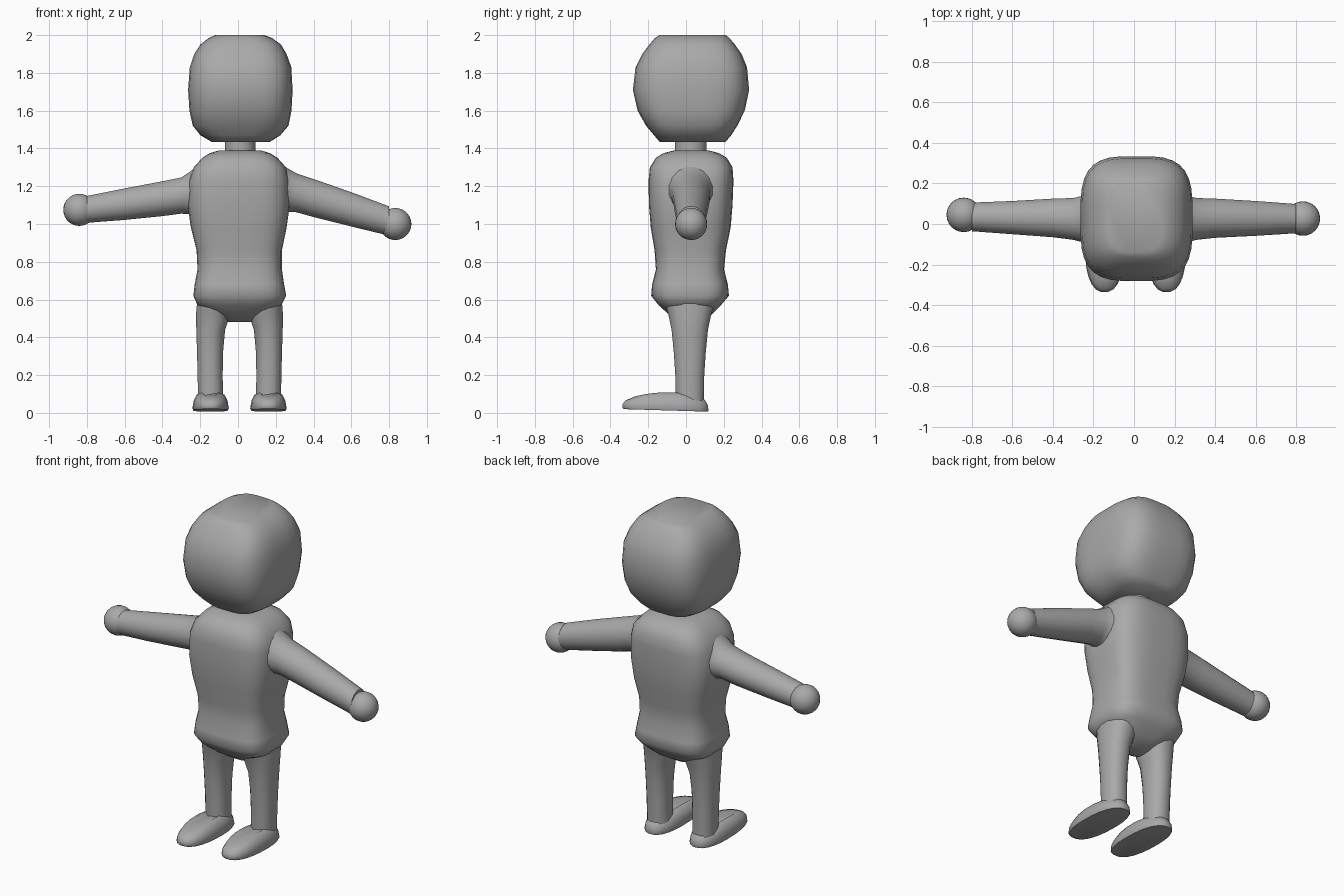
import bpy, bmesh, math
from mathutils import Vector

if "Cube" in bpy.data.objects:
    bpy.data.objects.remove(bpy.data.objects["Cube"])

grey = bpy.data.materials.new("mid_grey")
grey.diffuse_color = (0.4, 0.4, 0.4, 1)
grey.use_nodes = True
grey.node_tree.nodes["Principled BSDF"].inputs["Base Color"].default_value = grey.diffuse_color


def finish(obj, angle=50):
    """Give the part its colour and smooth shading."""
    obj.data.materials.append(grey)
    bpy.ops.object.select_all(action='DESELECT')
    obj.select_set(True)
    bpy.context.view_layer.objects.active = obj
    bpy.ops.object.shade_smooth_by_angle(angle=math.radians(angle))
    return obj


def loft(name, rings, power=2.0, sides=24, axis='z', warp=None, angle=50):
    """Skin rounded sections given as (position, a_min, a_max, b_min, b_max).
    Along z the section spans x and y, along x it spans y and z."""
    bm = bmesh.new()
    loops = []
    for i, (t, a0, a1, b0, b1) in enumerate(rings):
        loop = []
        for k in range(sides):
            w = 2 * math.pi * (k + 0.5) / sides
            c, s = math.cos(w), math.sin(w)
            a = (a0 + a1) / 2 + (a1 - a0) / 2 * math.copysign(abs(c) ** (2 / power), c)
            b = (b0 + b1) / 2 + (b1 - b0) / 2 * math.copysign(abs(s) ** (2 / power), s)
            co = Vector((a, b, t) if axis == 'z' else (t, a, b))
            loop.append(bm.verts.new(warp(co) if warp else co))
        loops.append(loop)
    for lo, hi in zip(loops, loops[1:]):
        for k in range(sides):
            n = (k + 1) % sides
            bm.faces.new((lo[k], lo[n], hi[n], hi[k]))
    bm.faces.new(loops[0][::-1])
    bm.faces.new(loops[-1])
    bmesh.ops.recalc_face_normals(bm, faces=bm.faces)
    mesh = bpy.data.meshes.new(name)
    bm.to_mesh(mesh)
    bm.free()
    obj = bpy.data.objects.new(name, mesh)
    bpy.context.collection.objects.link(obj)
    return finish(obj, angle)


# Head: rounded block
loft("head", [
    (1.435, -.14, .17, -.14, .21), (1.47, -.20, .225, -.17, .24),
    (1.52, -.24, .268, -.212, .272), (1.60, -.258, .284, -.257, .312),
    (1.71, -.265, .29, -.282, .335), (1.83, -.256, .283, -.268, .324),
    (1.90, -.232, .258, -.232, .295), (1.95, -.20, .228, -.195, .26),
    (1.985, -.155, .18, -.165, .23), (2.00, -.12, .14, -.14, .21)],
    power=3.4, sides=32)

# Neck
loft("neck", [(1.36, -.07, .093, -.06, .11), (1.46, -.07, .093, -.06, .11)], sides=20)

# Torso: tapers at the waist, flares at the hips, closes under the crotch
loft("torso", [
    (.48, -.05, .07, -.03, .07), (.52, -.12, .14, -.09, .135),
    (.57, -.215, .23, -.145, .185), (.62, -.237, .256, -.185, .228),
    (.68, -.23, .245, -.18, .222), (.76, -.215, .233, -.16, .202),
    (.86, -.22, .233, -.167, .212), (.98, -.25, .258, -.187, .237),
    (1.10, -.268, .275, -.197, .247), (1.23, -.262, .272, -.199, .252),
    (1.30, -.235, .255, -.192, .247), (1.35, -.19, .21, -.16, .217),
    (1.375, -.15, .17, -.12, .175), (1.39, -.10, .12, -.06, .12)],
    power=3.4, sides=32)

# Arms flare into the shoulders and end in ball hands, the right one lower
arms = {
    "left": ([(-.20, -.12, .17, 1.00, 1.32), (-.26, -.09, .14, 1.05, 1.275),
              (-.30, -.08, .13, 1.053, 1.248),
              (-.40, -.067, .127, 1.04, 1.228), (-.60, -.052, .115, 1.02, 1.19),
              (-.80, -.037, .107, 1.005, 1.15)], (-.84, .045, 1.075)),
    "right": ([(.20, -.12, .17, 1.02, 1.34), (.27, -.09, .14, 1.062, 1.293),
               (.31, -.08, .13, 1.06, 1.27),
               (.40, -.07, .127, 1.035, 1.24), (.60, -.06, .115, .985, 1.17),
               (.80, -.047, .10, .937, 1.095)], (.833, .027, 1.0)),
}
for side, (rings, hand) in arms.items():
    loft(side + "_arm", rings, sides=16, axis='x')
    bpy.ops.mesh.primitive_uv_sphere_add(segments=24, ring_count=14, radius=.085, location=hand)
    bpy.context.object.name = side + "_hand"
    finish(bpy.context.object)


def shoe_shape(co):
    """Flat tilted sole, gently arched upper."""
    sole = .01 - .03 * co.y
    upper = .109 - .75 * (co.y + .1) ** 2
    co.z = sole + (upper - sole) * co.z
    return co


# Legs and shoes
for side, d, m in (("left", 0, -1), ("right", .016, 1)):
    legs = []
    for z, inner, outer, y0, y1 in (
            (.05, .078, .212, -.055, .095), (.20, .08, .215, -.058, .098),
            (.32, .078, .218, -.066, .106), (.44, .067, .222, -.078, .118),
            (.52, .04, .224, -.095, .135), (.60, .04, .217, -.12, .16)):
        legs.append((z, *sorted((m * inner + d, m * outer + d)), y0, y1))
    loft(side + "_leg", legs, power=2.3, sides=16)
    cx = m * .145 + d
    loft(side + "_shoe", [
        (t, cx - w, cx + w, y0, y1) for t, w, y0, y1 in (
            (0, .092, -.332, .117), (.12, .097, -.337, .121),
            (.55, .090, -.337, .116), (.88, .074, -.322, .10),
            (1.0, .045, -.27, .07))],
        power=2.4, sides=24, warp=shoe_shape)
